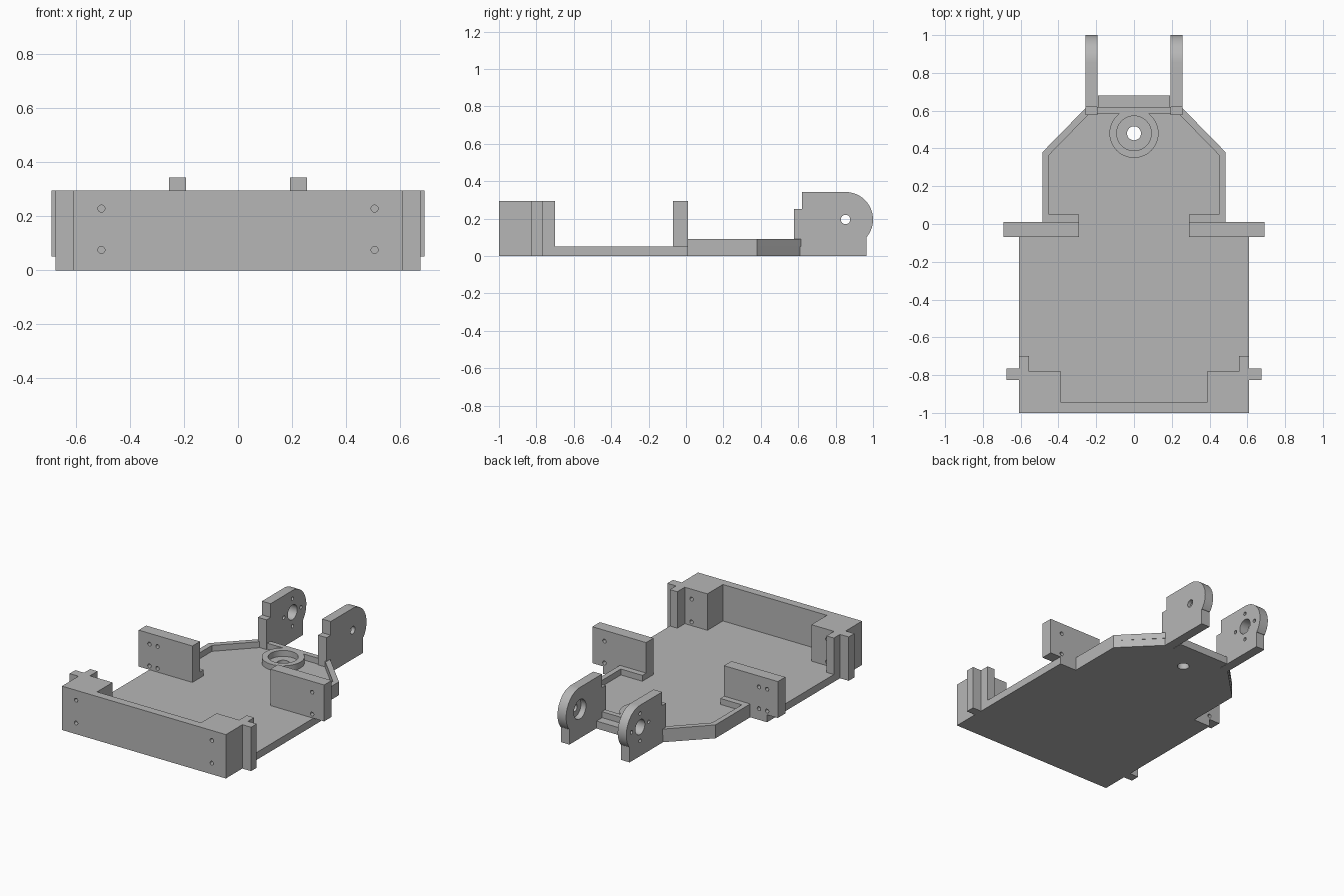
import bpy, bmesh, math
from mathutils import Vector

cube = bpy.data.objects.get("Cube")
if cube:
    bpy.data.objects.remove(cube, do_unlink=True)

grey = bpy.data.materials.new("plain grey")
grey.use_nodes = True
grey.diffuse_color = (0.47, 0.47, 0.47, 1)
grey.node_tree.nodes["Principled BSDF"].inputs["Base Color"].default_value = (0.47, 0.47, 0.47, 1)


def prism(name, outline, low, high, axis="Z"):
    """Extrude a 2D outline: (x, y) along Z, or (y, z) along X, or (x, z) along Y."""
    place = {"Z": lambda a, b, t: (a, b, t),
             "X": lambda a, b, t: (t, a, b),
             "Y": lambda a, b, t: (a, t, b)}[axis]
    bm = bmesh.new()
    base = bm.faces.new([bm.verts.new(place(a, b, low)) for a, b in outline])
    grown = bmesh.ops.extrude_face_region(bm, geom=[base])["geom"]
    shift = Vector(place(0, 0, high - low))
    bmesh.ops.translate(bm, vec=shift, verts=[v for v in grown if isinstance(v, bmesh.types.BMVert)])
    bmesh.ops.recalc_face_normals(bm, faces=bm.faces)
    mesh = bpy.data.meshes.new(name)
    bm.to_mesh(mesh)
    bm.free()
    mesh.materials.append(grey)
    obj = bpy.data.objects.new(name, mesh)
    bpy.context.collection.objects.link(obj)
    return obj


def disc(a, b, r, sides=32):
    turns = [math.tau * i / sides for i in range(sides)]
    return [(a + r * math.cos(t), b + r * math.sin(t)) for t in turns]


def rect(a0, a1, b0, b1):
    return [(a0, b0), (a1, b0), (a1, b1), (a0, b1)]


def mirrored(outline, side):
    return [(side * x, y) for x, y in outline]


def drill(obj, a, b, r, low, high, axis):
    """Cut a round hole and apply it."""
    cutter = prism("cutter", disc(a, b, r), low, high, axis)
    cutter.hide_render = True
    mod = obj.modifiers.new("hole", "BOOLEAN")
    mod.operation, mod.solver, mod.object = "DIFFERENCE", "EXACT", cutter
    bpy.context.view_layer.objects.active = obj
    bpy.ops.object.modifier_apply(modifier=mod.name)
    bpy.data.objects.remove(cutter, do_unlink=True)


def smooth(obj):
    bpy.ops.object.select_all(action="DESELECT")
    obj.select_set(True)
    bpy.context.view_layer.objects.active = obj
    bpy.ops.object.shade_smooth_by_angle(angle=math.radians(30))


FLOOR, RIM, WALL = 0.05, 0.09, 0.295

# Floor plate with the pivot hole
half = [(0.61, -1), (0.61, 0.01), (0.485, 0.01), (0.485, 0.38),
        (0.25, 0.615), (0.19, 0.615), (0.19, 0.68)]
floor = prism("floor_plate", half + mirrored(half, -1)[::-1], 0, FLOOR)
drill(floor, 0, 0.48, 0.037, -0.1, 0.2, "Z")
smooth(floor)

# Raised ring around the pivot hole
ring = prism("pivot_ring", disc(0, 0.48, 0.13, 48), FLOOR, RIM)
drill(ring, 0, 0.48, 0.092, 0, 0.2, "Z")
smooth(ring)

# Front bumper: one stepped U-shaped wall
half = [(0.61, -1), (0.61, -0.70), (0.555, -0.70), (0.555, -0.78),
        (0.387, -0.78), (0.387, -0.945)]
bumper = prism("front_bumper", half + mirrored(half, -1)[::-1], 0, WALL)
for x in (-0.505, 0.505):
    for z in (0.075, 0.228):
        drill(bumper, x, z, 0.013, -1.1, -0.75, "Y")
smooth(bumper)

rim_half = [(0.29, 0.01), (0.485, 0.01), (0.485, 0.38), (0.25, 0.62), (0, 0.62),
            (0, 0.585), (0.235, 0.585), (0.45, 0.365), (0.45, 0.05), (0.29, 0.05)]

# Ear profile in (y, z): stepped front, rounded back
ear = [(0.965, 0), (0.965, 0.105)]
for i in range(25):
    t = math.radians(-38 + 128 * i / 24)
    ear.append((0.853 + 0.147 * math.cos(t), 0.195 + 0.147 * math.sin(t)))
ear += [(0.62, 0.342), (0.62, 0.25), (0.577, 0.25), (0.577, 0)]

for side, label in ((1, "left"), (-1, "right")):
    prism(label + "_rim", mirrored(rim_half, side), FLOOR, RIM)
    prism(label + "_bumper_tab", mirrored(rect(0.61, 0.675, -0.825, -0.765), side), 0, WALL)

    # Upright side bracket with screw holes
    bracket = prism(label + "_bracket", mirrored(rect(0.29, 0.69, -0.07, 0.01), side), FLOOR, WALL)
    for x in ((0.6,) if side > 0 else (0.61, 0.55)):
        for z in (0.075, 0.222):
            drill(bracket, side * x, z, 0.013, -0.2, 0.1, "Y")
    smooth(bracket)

    # Rear ear: stepped bore on the left, bore and four screw holes on the right
    low, high = sorted((side * 0.192, side * 0.256))
    plate = prism(label + "_rear_ear", ear, low, high, "X")
    if side > 0:
        drill(plate, 0.853, 0.195, 0.025, 0.1, 0.4, "X")
        drill(plate, 0.853, 0.195, 0.065, 0.1, 0.23, "X")
    else:
        drill(plate, 0.853, 0.195, 0.05, -0.4, -0.1, "X")
        for i in range(4):
            t = math.tau * i / 4
            drill(plate, 0.853 + 0.092 * math.cos(t), 0.195 + 0.092 * math.sin(t),
                  0.012, -0.4, -0.1, "X")
    smooth(plate)
